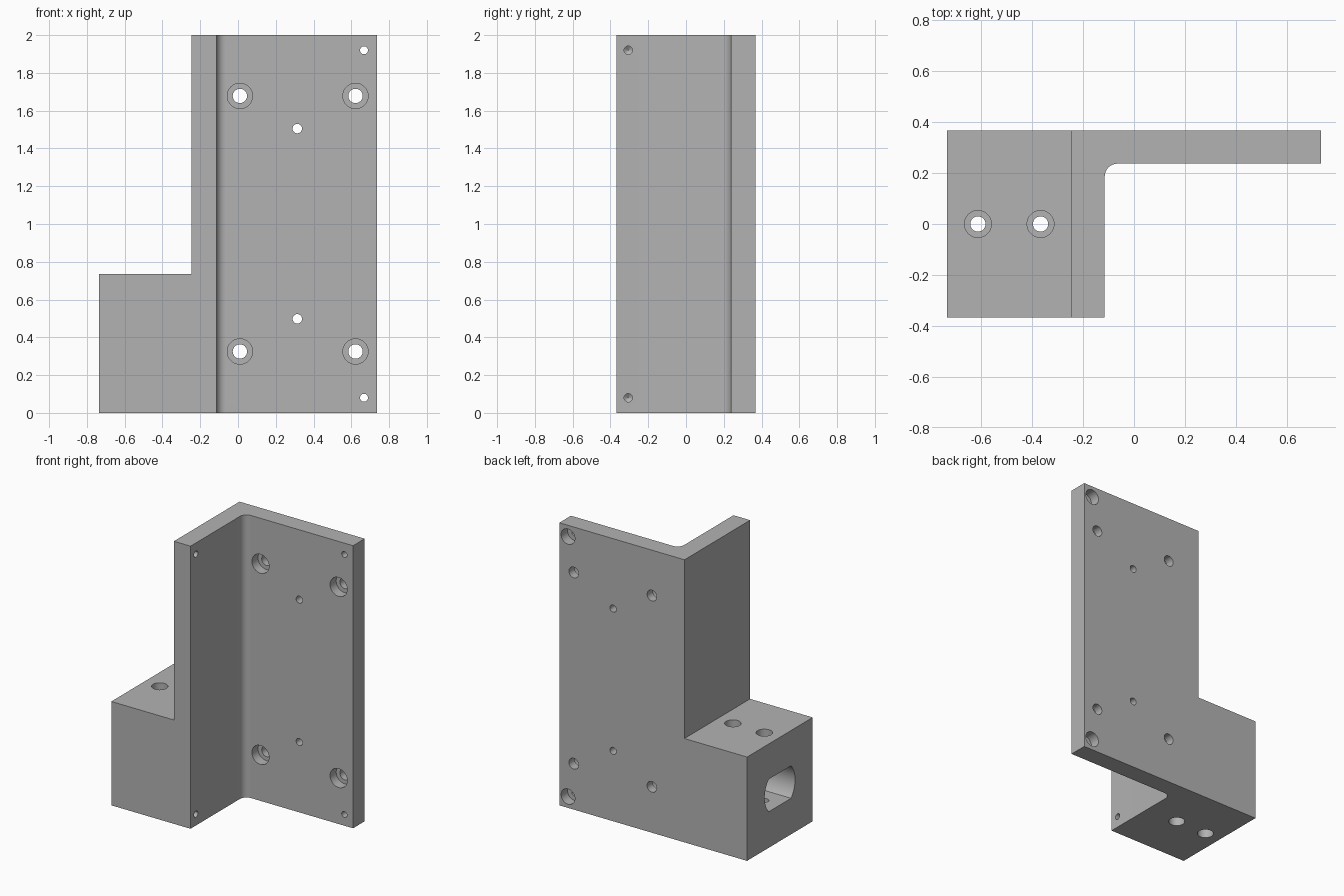
import bpy, bmesh
from math import sin, cos, pi, radians, sqrt, asin

old = bpy.data.objects.get("Cube")
if old:
    bpy.data.objects.remove(old, do_unlink=True)

grey = bpy.data.materials.new("plain grey")
grey.use_nodes = True
colour = (0.45, 0.45, 0.45, 1)
grey.diffuse_color = colour
grey.node_tree.nodes["Principled BSDF"].inputs["Base Color"].default_value = colour


def place(axis, a, b, t):
    """Point at (a, b) across the axis and t along it."""
    return {"x": (t, a, b), "y": (a, t, b), "z": (a, b, t)}[axis]


def loft(name, rings):
    """Closed solid through a list of equal point rings."""
    bm = bmesh.new()
    loops = [[bm.verts.new(p) for p in ring] for ring in rings]
    n = len(loops[0])
    for low, high in zip(loops, loops[1:]):
        for i in range(n):
            j = (i + 1) % n
            bm.faces.new((low[i], low[j], high[j], high[i]))
    bm.faces.new(loops[0])
    bm.faces.new(loops[-1])
    bmesh.ops.recalc_face_normals(bm, faces=bm.faces)
    mesh = bpy.data.meshes.new(name)
    bm.to_mesh(mesh)
    bm.free()
    obj = bpy.data.objects.new(name, mesh)
    mesh.materials.append(grey)
    bpy.context.collection.objects.link(obj)
    return obj


def prism(name, axis, outline, start, end):
    return loft(name, [[place(axis, a, b, t) for a, b in outline] for t in (start, end)])


def bore(axis, a, b, steps, n=32):
    """Stepped round cutter; steps are (radius, position along axis)."""
    return loft("bore_cutter", [[place(axis, a + r * cos(2 * pi * i / n),
                                       b + r * sin(2 * pi * i / n), t)
                                 for i in range(n)] for r, t in steps])


# Angle profile with a rounded inner corner
LEFT, RIGHT, FRONT, BACK = -0.735, 0.735, -0.367, 0.367
WALL, INNER, PLATE, FILLET = -0.245, -0.115, 0.237, 0.05
corner = [(INNER + FILLET - FILLET * cos(i * pi / 16),
           PLATE - FILLET + FILLET * sin(i * pi / 16)) for i in range(9)]
outline = [(LEFT, FRONT), (INNER, FRONT)] + corner + [(RIGHT, PLATE), (RIGHT, BACK), (LEFT, BACK)]
bracket = prism("angle_bracket", "z", outline, 0, 2)

# Step above the foot block
cutters = [prism("step_cutter", "z", [(-1, -1), (WALL, -1), (WALL, 1), (-1, 1)], 0.735, 2.2)]

# Flat-sided round pocket in the end of the foot block
R, H, MID = 0.17, 0.115, 0.37
edge = asin(H / R)
arc = [-edge + 2 * edge * i / 12 for i in range(13)]
pocket = [(R * cos(t), MID + R * sin(t)) for t in arc]
pocket += [(-R * cos(t), MID - R * sin(t)) for t in arc]
cutters.append(prism("pocket_cutter", "x", pocket, -0.8, WALL))

# Vertical holes through the foot block, counterbored at both ends
for x in (-0.613, -0.367):
    cutters.append(bore("z", x, 0, [(0.053, -0.05), (0.053, 0.12), (0.03, 0.12),
                                    (0.03, 0.615), (0.053, 0.615), (0.053, 0.8)]))

# Plate holes: front counterbores, plain holes, back counterbores
for z in (0.325, 1.678):
    for x in (0.01, 0.622):
        cutters.append(bore("y", x, z, [(0.067, 0.1), (0.067, 0.305), (0.038, 0.305), (0.038, 0.45)]))
for z in (0.498, 1.505):
    cutters.append(bore("y", 0.314, z, [(0.025, 0.1), (0.025, 0.45)]))
for z in (0.08, 1.92):
    cutters.append(bore("y", 0.667, z, [(0.021, 0.1), (0.021, 0.295), (0.054, 0.295), (0.054, 0.45)]))
    # Blind drilled holes in the side wall
    cutters.append(bore("x", -0.306, z, [(0.002, -0.215), (0.022, -0.2), (0.022, -0.05)]))

# Cut everything, then keep only the finished part
for cutter in cutters:
    mod = bracket.modifiers.new("cut", "BOOLEAN")
    mod.operation, mod.solver, mod.object = "DIFFERENCE", "EXACT", cutter
    cutter.hide_render = True
graph = bpy.context.evaluated_depsgraph_get()
result = bpy.data.meshes.new_from_object(bracket.evaluated_get(graph))
bracket.modifiers.clear()
bracket.data = result
for cutter in cutters:
    bpy.data.objects.remove(cutter, do_unlink=True)
result.materials.clear()
result.materials.append(grey)
for face in result.polygons:
    face.material_index = 0

bpy.ops.object.select_all(action="DESELECT")
bracket.select_set(True)
bpy.context.view_layer.objects.active = bracket
bpy.ops.object.shade_smooth_by_angle(angle=radians(30))
